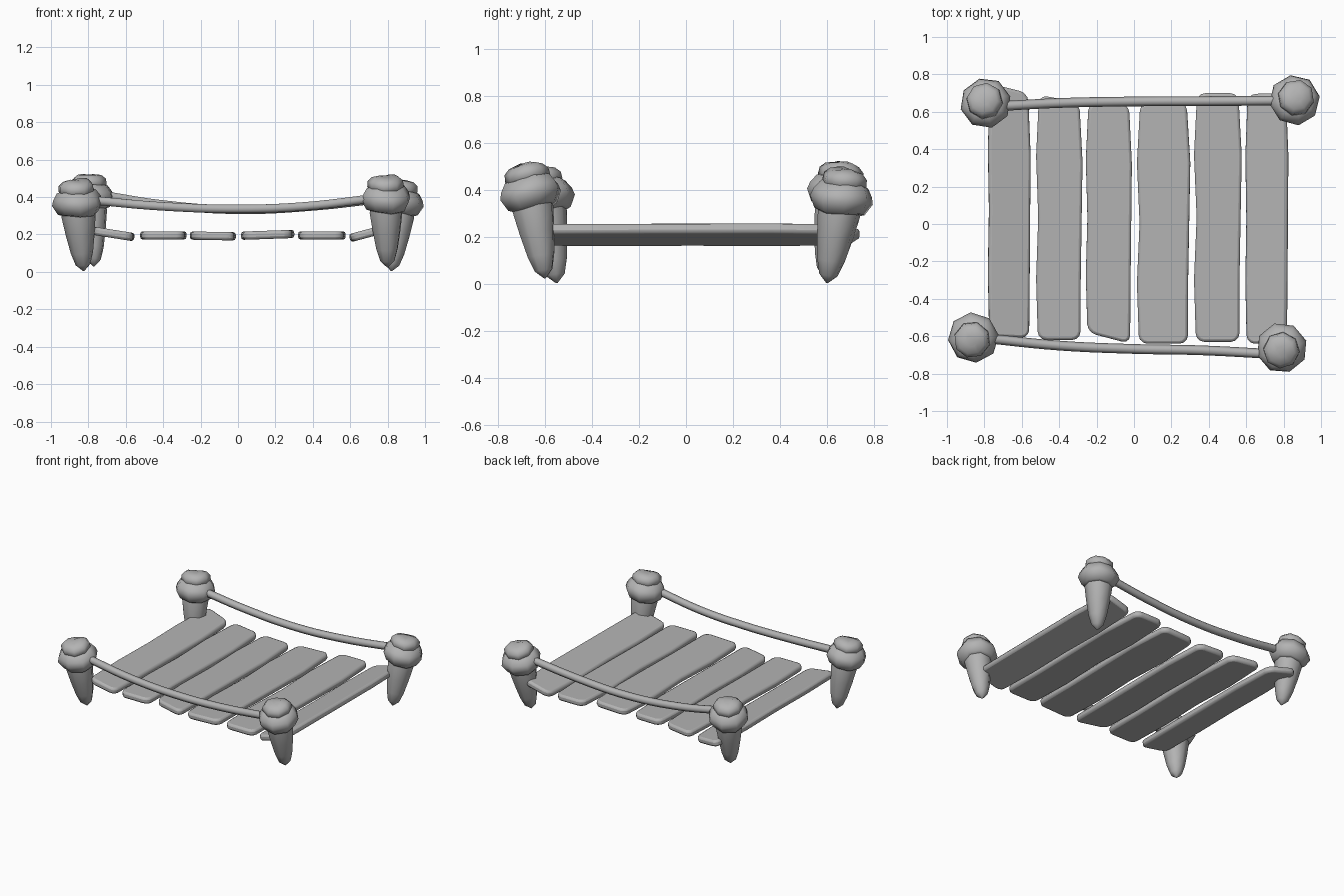
import bpy, bmesh, math
from mathutils import Vector

cube = bpy.data.objects.get("Cube")
if cube:
    bpy.data.objects.remove(cube)

grey = bpy.data.materials.new("plain grey")
grey.use_nodes = True
grey.diffuse_color = (0.45, 0.45, 0.45, 1)
grey.node_tree.nodes["Principled BSDF"].inputs["Base Color"].default_value = grey.diffuse_color


def add(name, data, angle=40):
    ob = bpy.data.objects.new(name, data)
    bpy.context.collection.objects.link(ob)
    data.materials.append(grey)
    if ob.type == 'MESH':
        bpy.ops.object.select_all(action='DESELECT')
        ob.select_set(True)
        bpy.context.view_layer.objects.active = ob
        bpy.ops.object.shade_smooth_by_angle(angle=math.radians(angle))
    return ob


def lathe(name, profile, tip, axis, turn, wobble=0.0):
    """Eight-sided turned solid; the profile holds (radius, distance from tip)."""
    bm = bmesh.new()
    rings = []
    for r, h in profile:
        ring = []
        for i in range(8):
            a = math.tau * i / 8 + turn
            dip = wobble * math.sin(2 * a + turn)
            ring.append(bm.verts.new((r * math.cos(a), r * math.sin(a), h + dip)))
        rings.append(ring)
    for low, high in zip(rings, rings[1:]):
        for i in range(8):
            j = (i + 1) % 8
            bm.faces.new((low[i], low[j], high[j], high[i]))
    bm.faces.new(rings[0][::-1])
    bm.faces.new(rings[-1])
    me = bpy.data.meshes.new(name)
    bm.to_mesh(me)
    bm.free()
    ob = add(name, me, 50)
    ob.location = tip
    ob.rotation_mode = 'QUATERNION'
    ob.rotation_quaternion = Vector((0, 0, 1)).rotation_difference(axis)


# Leaning posts: pointed stake, rope collar and domed cap
STAKE = [(0.004, 0), (0.04, 0.035), (0.06, 0.1), (0.078, 0.2), (0.092, 0.3), (0.085, 0.44)]
COLLAR = [(0.085, 0.305), (0.11, 0.315), (0.137, 0.365), (0.128, 0.395), (0.105, 0.43), (0.07, 0.44)]
CAP = [(0.08, 0.415), (0.098, 0.435), (0.095, 0.465), (0.072, 0.487), (0.03, 0.495)]
posts = {
    "front_right": ((-0.825, -0.55, 0.005), (-0.86, -0.61, 0.38), 0.1),
    "front_left": ((0.80, -0.60, 0.025), (0.79, -0.665, 0.40), 0.3),
    "back_left": ((0.82, 0.60, 0.005), (0.86, 0.665, 0.38), 0.15),
    "back_right": ((-0.77, 0.59, 0.03), (-0.795, 0.65, 0.41), 0.25),
}
for place, (tip, head, turn) in posts.items():
    axis = Vector(head) - Vector(tip)
    lathe(place + "_post", STAKE, tip, axis, turn)
    lathe(place + "_collar", COLLAR, tip, axis, turn, 0.008)
    lathe(place + "_cap", CAP, tip, axis, turn + 0.4, 0.006)


# Sagging hand ropes between the collars
def rope(name, points):
    cu = bpy.data.curves.new(name, 'CURVE')
    cu.dimensions = '3D'
    cu.bevel_depth = 0.026
    cu.bevel_resolution = 1
    cu.resolution_u = 6
    sp = cu.splines.new('BEZIER')
    sp.bezier_points.add(len(points) - 1)
    for bp, p in zip(sp.bezier_points, points):
        bp.co = p
        bp.handle_left_type = bp.handle_right_type = 'AUTO'
    sp.use_smooth = True
    add(name, cu)


rope("front_rope", [(-0.8, -0.61, 0.385), (-0.4, -0.65, 0.35), (0, -0.668, 0.337),
                    (0.35, -0.675, 0.35), (0.74, -0.695, 0.395)])
rope("back_rope", [(-0.72, 0.63, 0.41), (-0.4, 0.647, 0.36), (0, 0.655, 0.332),
                   (0.4, 0.657, 0.35), (0.8, 0.66, 0.395)])


# Worn planks: bowed outline with rounded corners and softened rims
def plank(name, x0, x1, front, back, z, tilt, bow):
    mid, half = (x0 + x1) / 2, (x1 - x0) / 2
    (f0, f1), (b0, b1) = front, back
    outline = [(-half * 0.95, f0), (half * 0.95, f1)]
    outline += [(half + bow * math.sin(5 * t), f1 + (b1 - f1) * (t + 1) / 2) for t in (-0.5, 0, 0.5)]
    outline += [(half * 0.9, b1), (-half * 0.9, b0)]
    outline += [(-half + bow * math.cos(4 * t), f0 + (b0 - f0) * (t + 1) / 2) for t in (0.5, 0, -0.5)]
    bm = bmesh.new()
    face = bm.faces.new([bm.verts.new((x, y, -0.022)) for x, y in outline])
    corners = [v for v in bm.verts if v.index == -1 and abs(v.co.y) > 0.55]
    bmesh.ops.bevel(bm, geom=corners, offset=0.045, segments=3, profile=0.5, affect='VERTICES')
    sides = bmesh.ops.extrude_face_region(bm, geom=bm.faces[:])["geom"]
    bmesh.ops.translate(bm, vec=(0, 0, 0.044), verts=[g for g in sides if isinstance(g, bmesh.types.BMVert)])
    bmesh.ops.recalc_face_normals(bm, faces=bm.faces[:])
    me = bpy.data.meshes.new(name)
    bm.to_mesh(me)
    bm.free()
    ob = add(name, me, 60)
    ob.location = (mid, 0, z)
    ob.rotation_euler.y = math.radians(tilt)
    rim = ob.modifiers.new("soft_rim", 'BEVEL')
    rim.width = 0.014
    rim.segments = 2
    rim.angle_limit = math.radians(50)


planks = [
    (-0.78, -0.555, (-0.60, -0.61), (0.75, 0.70), 0.203, 9, 0.004),
    (-0.52, -0.28, (-0.62, -0.62), (0.69, 0.65), 0.195, 0, 0.008),
    (-0.255, -0.015, (-0.58, -0.64), (0.65, 0.64), 0.192, 1, 0.006),
    (0.02, 0.295, (-0.64, -0.64), (0.65, 0.65), 0.198, -2, 0.01),
    (0.325, 0.57, (-0.63, -0.63), (0.70, 0.70), 0.195, 0, 0.01),
    (0.595, 0.825, (-0.64, -0.64), (0.695, 0.70), 0.21, -15, 0.004),
]
for i, spec in enumerate(planks, 1):
    plank(f"plank_{i}", *spec)
